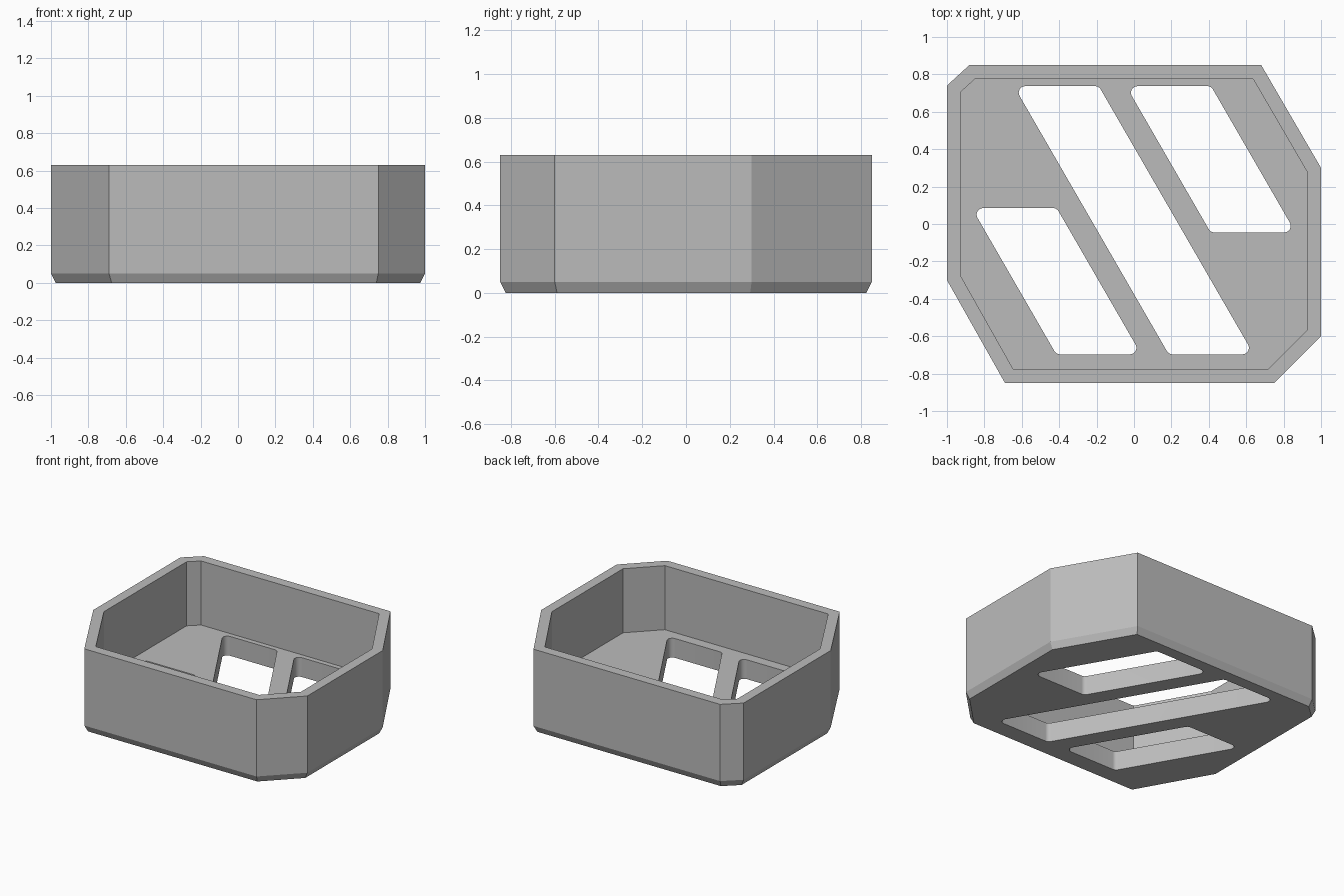
import bpy
import bmesh
import math
from mathutils import Vector

if "Cube" in bpy.data.objects:
    bpy.data.objects.remove(bpy.data.objects["Cube"])

HEIGHT, FLOOR, CHAMFER, SLANT = 0.63, 0.146, 0.05, math.tan(math.radians(30))

grey = bpy.data.materials.new("plain grey")
grey.use_nodes = True
grey.diffuse_color = (0.5, 0.5, 0.5, 1)
grey.node_tree.nodes["Principled BSDF"].inputs["Base Color"].default_value = grey.diffuse_color


def inset(points, d):
    """Move every side of a counter-clockwise polygon inward by d."""
    result = []
    for i, p in enumerate(points):
        a = (p - points[i - 1]).normalized()
        b = (points[(i + 1) % len(points)] - p).normalized()
        na, nb = Vector((-a.y, a.x)), Vector((-b.y, b.x))
        result.append(p + (na + nb) * d / (1 + na.dot(nb)))
    return result


def rounded(points, r, steps=8):
    """Round the corners of a counter-clockwise polygon."""
    result = []
    centres = inset(points, r)
    for i, c in enumerate(centres):
        a = points[i] - points[i - 1]
        b = points[(i + 1) % len(points)] - points[i]
        start = math.atan2(-a.x, a.y)
        turn = math.atan2(a.cross(b), a.dot(b))
        for k in range(steps + 1):
            t = start + turn * k / steps
            result.append(c + Vector((math.cos(t), math.sin(t))) * r)
    return result


def loft(bm, rings):
    """Join (outline, z) rings with side faces and cap both ends."""
    loops = [[bm.verts.new((p.x, p.y, z)) for p in pts] for pts, z in rings]
    for low, high in zip(loops, loops[1:]):
        n = len(low)
        for i in range(n):
            j = (i + 1) % n
            bm.faces.new((low[i], low[j], high[j], high[i]))
    bm.faces.new(loops[0][::-1])
    bm.faces.new(loops[-1])


def make_object(name, bm):
    mesh = bpy.data.meshes.new(name)
    bmesh.ops.recalc_face_normals(bm, faces=bm.faces)
    bm.to_mesh(mesh)
    bm.free()
    mesh.materials.append(grey)
    obj = bpy.data.objects.new(name, mesh)
    bpy.context.collection.objects.link(obj)
    return obj


# Tray: eight-sided shell with a chamfered foot and a recessed floor
outline = [Vector(p) for p in (
    (-0.69, -0.85), (0.75, -0.85), (1, -0.6), (1, 0.3),
    (0.68, 0.85), (-0.88, 0.85), (-1, 0.74), (-1, -0.3))]
inner = inset(outline, 0.075)
bm = bmesh.new()
loft(bm, [(inset(outline, 0.025), 0), (outline, CHAMFER), (outline, HEIGHT),
          (inner, HEIGHT), (inner, FLOOR)])
tray = make_object("tray", bm)

# Slanted slots: left edge at the top, top y, bottom y
bm = bmesh.new()
for x, top, bottom in ((-0.642, 0.737, -0.697), (-0.042, 0.737, -0.045),
                       (-0.867, 0.085, -0.697)):
    shift, width = (top - bottom) * SLANT, 0.454
    corners = [Vector(p) for p in (
        (x + shift, bottom), (x + shift + width, bottom), (x + width, top), (x, top))]
    slot = rounded(corners, 0.035)
    loft(bm, [(slot, -0.1), (slot, FLOOR + 0.1)])
cutter = make_object("slot_cutter", bm)
cutter.hide_render = True

cut = tray.modifiers.new("slots", 'BOOLEAN')
cut.operation, cut.solver, cut.object = 'DIFFERENCE', 'EXACT', cutter

# Bake the cut, then smooth only the slot corners
bpy.ops.object.select_all(action='DESELECT')
bpy.context.view_layer.objects.active = tray
tray.select_set(True)
bpy.ops.object.modifier_apply(modifier=cut.name)
bpy.data.objects.remove(cutter)
bpy.ops.object.shade_smooth_by_angle(angle=math.radians(22))
